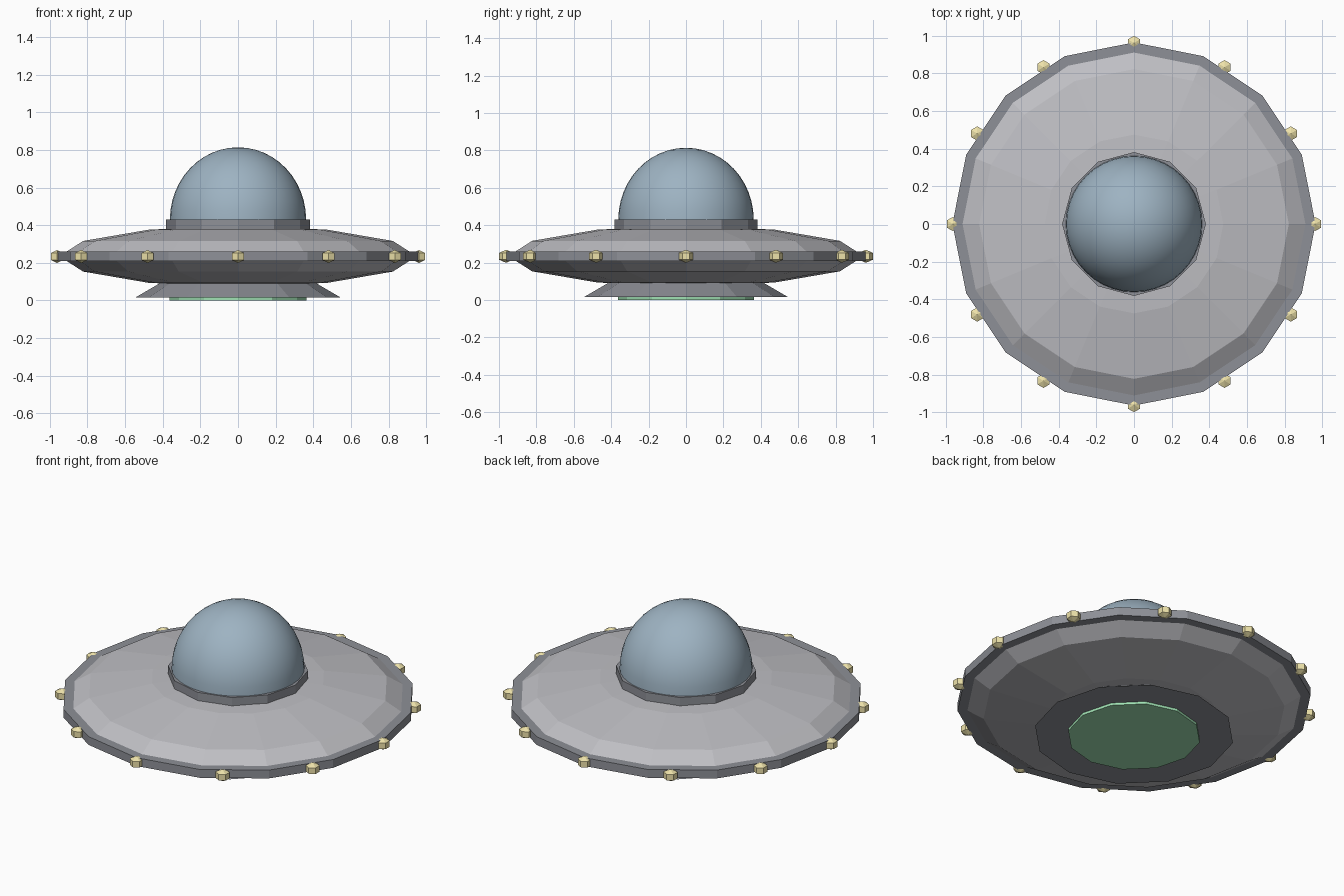
import bpy, bmesh, math

if "Cube" in bpy.data.objects:
    bpy.data.objects.remove(bpy.data.objects["Cube"])

def material(name, rgb):
    m = bpy.data.materials.new(name)
    m.diffuse_color = (*rgb, 1)
    m.use_nodes = True
    m.node_tree.nodes["Principled BSDF"].inputs["Base Color"].default_value = m.diffuse_color
    return m

light_grey = material("hull_grey", (0.52, 0.52, 0.55))
dark_grey = material("trim_grey", (0.27, 0.28, 0.31))
blue = material("dome_blue", (0.34, 0.45, 0.54))
green = material("glow_green", (0.35, 0.75, 0.45))
yellow = material("lamp_yellow", (0.85, 0.76, 0.40))

def lathe(name, profile, sides, mat, at=(0, 0), smooth=False, phase=0.0):
    """Revolve (radius, z) points, pole to pole, with a given number of sides."""
    bm = bmesh.new()
    rings = []
    for r, z in profile:
        if r < 1e-6:
            rings.append([bm.verts.new((0, 0, z))])
        else:
            rings.append([bm.verts.new((r * math.cos(phase + 2 * math.pi * i / sides),
                                        r * math.sin(phase + 2 * math.pi * i / sides), z))
                          for i in range(sides)])
    for a, b in zip(rings, rings[1:]):
        for i in range(sides):
            j = (i + 1) % sides
            quad = [a[i % len(a)], a[j % len(a)], b[j % len(b)], b[i % len(b)]]
            bm.faces.new(list(dict.fromkeys(quad)))
    for ring in (rings[0], rings[-1]):
        if len(ring) > 1:
            bm.faces.new(ring)
    bmesh.ops.recalc_face_normals(bm, faces=bm.faces[:])
    for f in bm.faces:
        f.smooth = smooth and len(f.verts) < 5
    mesh = bpy.data.meshes.new(name)
    bm.to_mesh(mesh)
    bm.free()
    mesh.materials.append(mat)
    ob = bpy.data.objects.new(name, mesh)
    ob.location = (*at, 0)
    bpy.context.collection.objects.link(ob)
    return ob

def arc(r, h, z, start, end, steps):
    """Elliptical profile between two latitudes in degrees."""
    lats = [math.radians(start + (end - start) * i / steps) for i in range(steps + 1)]
    return [(r * math.cos(a), z + h * math.sin(a)) for a in lats]

# Flattened low-poly sphere hull and its rim band
lathe("saucer_hull", arc(0.95, 0.163, 0.235, -90, 90, 6), 16, light_grey)
lathe("rim_band", [(0.965, 0.21), (0.965, 0.26)], 16, dark_grey)

# Collar and smooth dome
lathe("dome_collar", [(0.382, 0.36), (0.382, 0.43)], 12, dark_grey)
lathe("dome", arc(0.362, 0.384, 0.43, 0, 90, 12), 40, blue, smooth=True)

# Flared base with glowing disc underneath
lathe("flared_base", [(0.547, 0.015), (0.41, 0.095)], 12, dark_grey)
lathe("glow_disc", [(0.363, 0.0), (0.363, 0.03)], 12, green)

# Rim lamps: six-sided beads
for i in range(12):
    a = 2 * math.pi * i / 12
    lathe(f"rim_lamp_{i + 1}", [(0, 0.199), (0.038, 0.216), (0.038, 0.252), (0, 0.269)], 6,
          yellow, at=(0.962 * math.cos(a), 0.962 * math.sin(a)), phase=math.pi / 6)
